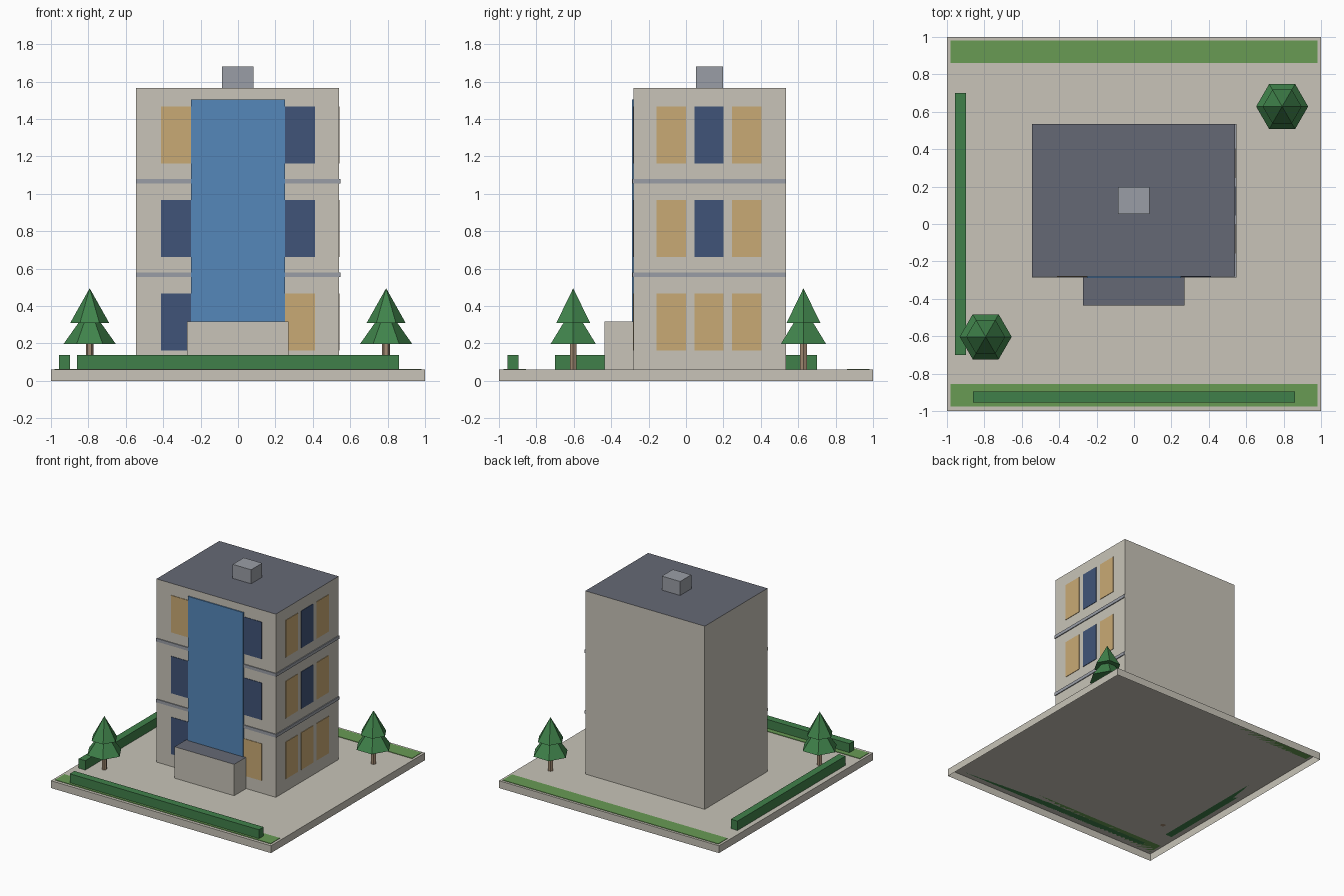
import bpy
import bmesh

cube = bpy.data.objects.get("Cube")
if cube:
    bpy.data.objects.remove(cube, do_unlink=True)


def material(name, hex_code):
    """Flat colour from an sRGB hex code, stored as linear values."""
    channels = [int(hex_code[i:i + 2], 16) / 255 for i in (0, 2, 4)]
    colour = [c / 12.92 if c < 0.04 else ((c + 0.055) / 1.055) ** 2.4 for c in channels] + [1]
    mat = bpy.data.materials.new(name)
    mat.use_nodes = True
    mat.diffuse_color = colour
    mat.node_tree.nodes["Principled BSDF"].inputs["Base Color"].default_value = colour
    return mat


WALL = material("pale concrete", "c8c4b8")
ROOF = material("dark roof", "656975")
METAL = material("grey metal", "9a9ea6")
GLASS = material("blue glass", "5587ba")
UNLIT = material("unlit window", "405478")
LIT = material("lit window", "c9aa75")
LAWN = material("lawn green", "689b54")
HEDGE = material("hedge green", "40804a")
LEAF = material("tree green", "40834b")
TRUNK = material("trunk brown", "a28a72")


def finish(name, bm, *mats):
    mesh = bpy.data.meshes.new(name)
    bm.to_mesh(mesh)
    bm.free()
    for mat in mats:
        mesh.materials.append(mat)
    obj = bpy.data.objects.new(name, mesh)
    bpy.context.collection.objects.link(obj)
    return obj


def box(name, x, y, z, mat, top=None, open_bottom=False):
    """Box between (low, high) pairs, with an optional roof colour."""
    bm = bmesh.new()
    bmesh.ops.create_cube(bm, size=1)
    for v in bm.verts:
        v.co = [pair[c > 0] for pair, c in zip((x, y, z), v.co)]
    bm.normal_update()
    if top:
        for f in bm.faces:
            f.material_index = int(f.normal.z > 0.5)
    if open_bottom:
        under = [f for f in bm.faces if f.normal.z < -0.5]
        bmesh.ops.delete(bm, geom=under, context='FACES_ONLY')
    return finish(name, bm, *([mat, top] if top else [mat]))


def cone(name, centre, z, r1, r2, mat):
    """Six-sided cone or prism with corners on the x axis."""
    bm = bmesh.new()
    bmesh.ops.create_cone(bm, cap_ends=True, segments=6, radius1=r1, radius2=r2, depth=z[1] - z[0])
    bmesh.ops.remove_doubles(bm, verts=bm.verts, dist=0.0001)
    # Put a corner on the x axis
    corner = max(bm.verts, key=lambda v: v.co.x)
    if abs(corner.co.y) > 0.001:
        for v in bm.verts:
            v.co.x, v.co.y = -v.co.y, v.co.x
    for v in bm.verts:
        v.co.x += centre[0]
        v.co.y += centre[1]
        v.co.z += (z[0] + z[1]) / 2
    return finish(name, bm, mat)


GROUND = 0.06
LEFT, RIGHT, FRONT, BACK, TOP = -0.545, 0.54, -0.28, 0.535, 1.565

# Plot with lawns and hedges
box("plot_base", (-1, 1), (-1, 1), (0, GROUND), WALL, open_bottom=True)
box("front_lawn", (-0.98, 0.98), (-0.975, -0.855), (GROUND, GROUND + 0.004), LAWN)
box("back_lawn", (-0.98, 0.98), (0.86, 0.98), (GROUND, GROUND + 0.004), LAWN)
box("front_hedge", (-0.86, 0.86), (-0.955, -0.895), (GROUND, 0.137), HEDGE)
box("side_hedge", (-0.958, -0.898), (-0.7, 0.7), (GROUND, 0.137), HEDGE)

# Building, entrance and rooftop unit
box("building", (LEFT, RIGHT), (FRONT, BACK), (GROUND, TOP), WALL, top=ROOF)
box("entrance", (-0.272, 0.27), (-0.435, FRONT), (GROUND, 0.318), WALL, top=ROOF)
box("rooftop_unit", (-0.085, 0.082), (0.053, 0.197), (TOP, 1.68), METAL)
box("glass_front", (-0.252, 0.25), (FRONT - 0.009, FRONT), (0.16, 1.503), GLASS)

# Floor bands on the front and one side
for i, z in enumerate((0.554, 1.054)):
    span = (z, z + 0.026)
    box(f"front_band_{i}", (LEFT, RIGHT + 0.007), (FRONT - 0.007, FRONT), span, METAL)
    box(f"side_band_{i}", (RIGHT, RIGHT + 0.007), (FRONT, BACK), span, METAL)

# Windows, one row per floor
front_columns = ((-0.412, -0.24), (0.24, 0.412))
side_columns = ((-0.157, 0.0), (0.045, 0.2), (0.245, 0.403))
front_lights = ((0, 1), (0, 0), (1, 0))
side_lights = ((1, 1, 1), (1, 0, 1), (1, 0, 1))
for floor in range(3):
    z = (0.163 + floor * 0.5, 0.467 + floor * 0.5)
    for i, x in enumerate(front_columns):
        mat = LIT if front_lights[floor][i] else UNLIT
        box(f"front_window_{floor}_{i}", x, (FRONT - 0.004, FRONT), z, mat)
    for i, y in enumerate(side_columns):
        mat = LIT if side_lights[floor][i] else UNLIT
        box(f"side_window_{floor}_{i}", (RIGHT, RIGHT + 0.004), y, z, mat)

# Trees
for name, spot in (("front_tree", (-0.793, -0.603)), ("back_tree", (0.792, 0.628))):
    cone(name + "_trunk", spot, (GROUND, 0.2), 0.021, 0.021, TRUNK)
    cone(name + "_lower_crown", spot, (0.198, 0.395), 0.139, 0, LEAF)
    cone(name + "_upper_crown", spot, (0.31, 0.495), 0.104, 0, LEAF)
